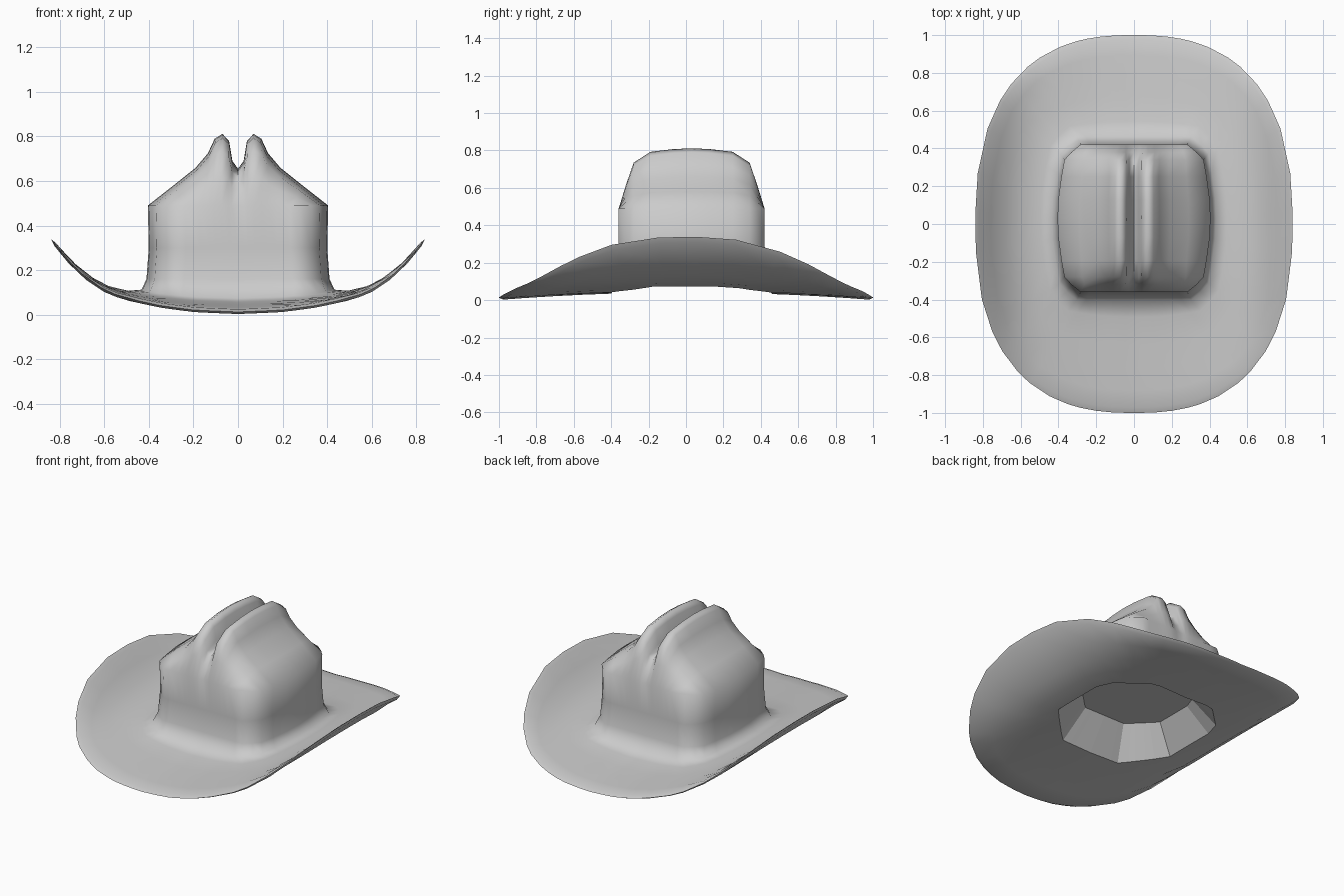
import bpy, bmesh, math

if "Cube" in bpy.data.objects:
    bpy.data.objects.remove(bpy.data.objects["Cube"])

CY = 0.03  # crown centre in y
CURL = [(0, 0), (0.2, 0.008), (0.35, 0.026), (0.52, 0.06), (0.6, 0.092),
        (0.68, 0.145), (0.765, 0.228), (0.845, 0.333)]


def brim_z(x, y):
    a = min(abs(x), 0.84)
    for (x0, z0), (x1, z1) in zip(CURL, CURL[1:]):
        if a <= x1:
            z = z0 + (z1 - z0) * (a - x0) / (x1 - x0)
            break
    return z + 0.04 * max(0, 1 - y * y) * (1 - (a / 0.84) ** 2)


def outline(c, s):
    r = ((abs(c) / 0.84) ** 2.5 + abs(s) ** 2.5) ** -0.4
    return r * c, r * s


def octagon(c, s, h):
    c2, s2 = max(abs(c), 1e-5), max(abs(s), 1e-5)
    r = min(h / c2, h / s2, 1.5 * h / (c2 + s2))
    return r * c, r * s + CY


# Crown top: creased cross-section swept front to back
half_x = [(0.0, 0.655), (0.025, 0.69), (0.04, 0.78), (0.07, 0.812),
          (0.105, 0.79), (0.135, 0.725), (0.19, 0.66), (0.29, 0.58), (0.405, 0.49)]
prof = [(-x, z) for x, z in half_x[:0:-1]] + half_x
half_y = [(0, 1, 1), (0.1, 0.985, 0.99), (0.22, 0.94, 0.95),
          (0.31, 0.76, 0.91), (0.35, 0.4, 0.82), (0.39, 0.0, 0.7)]
stations = [(-y, k, w) for y, k, w in half_y[:0:-1]] + half_y

bm = bmesh.new()
grid = []
for y, k, w in stations:
    row = []
    for x, z in prof:
        spread = 1 + 0.6 * (1 - k) * (1 - abs(x) / 0.405)  # crease opens at the ends
        row.append(bm.verts.new((x * w * spread, y + CY, 0.49 + (z - 0.49) * k)))
    grid.append(row)
for a, b in zip(grid, grid[1:]):
    for i in range(len(prof) - 1):
        bm.faces.new((a[i], a[i + 1], b[i + 1], b[i]))

# Border loop of the crown top, counter-clockwise
loop = grid[0][:-1] + [r[-1] for r in grid[:-1]] + grid[-1][:0:-1] + [r[0] for r in grid[:0:-1]]
base = [v.co.copy() for v in loop]
dirs = []
for p in base:
    a = math.atan2(p.y, p.x)
    dirs.append((math.cos(a), math.sin(a)))


def add_ring(coords):
    global loop
    new = [bm.verts.new(c) for c in coords]
    n = len(new)
    for i in range(n):
        j = (i + 1) % n
        bm.faces.new((loop[i], loop[j], new[j], new[i]))
    loop = new


# Crown side walls, flaring at the foot
for z, s in ((0.3, 0.99), (0.16, 1.015)):
    add_ring([(p.x * s, (p.y - CY) * s * 1.01 + CY, z) for p in base])

# Brim upper side, rim, and under side
foot = [(p.x * 1.07, (p.y - CY) * 1.11 + CY) for p in base]
hole = [octagon(c, s, 0.43) for c, s in dirs]


def brim_ring(inner, t, lift):
    pts = []
    for (ix, iy), d in zip(inner, dirs):
        ox, oy = outline(*d)
        x, y = ix + (ox - ix) * t, iy + (oy - iy) * t
        pts.append((x, y, brim_z(x, y) + lift))
    add_ring(pts)


for t, lift in ((0, 0.04), (0.15, 0.026), (0.4, 0.022), (0.6, 0.022),
                (0.8, 0.022), (0.95, 0.022), (1, 0.012)):
    brim_ring(foot, t, lift)
for t in (0.96, 0.75, 0.5, 0.25, 0):
    brim_ring(hole, t, 0.001)

# Shallow head opening with a flat cap
add_ring([(*octagon(c, s, 0.3), 0.23) for c, s in dirs])
bm.faces.new(loop)

bmesh.ops.recalc_face_normals(bm, faces=bm.faces)
mesh = bpy.data.meshes.new("wide_brim_hat")
bm.to_mesh(mesh)
bm.free()
hat = bpy.data.objects.new("wide_brim_hat", mesh)
bpy.context.collection.objects.link(hat)
bpy.context.view_layer.objects.active = hat
hat.select_set(True)
bpy.ops.object.shade_smooth_by_angle(angle=math.radians(85))

# Crisp edges around the head opening and its flat cap
n = len(base)
for f in mesh.polygons[-(n + 1):]:
    f.use_smooth = False
